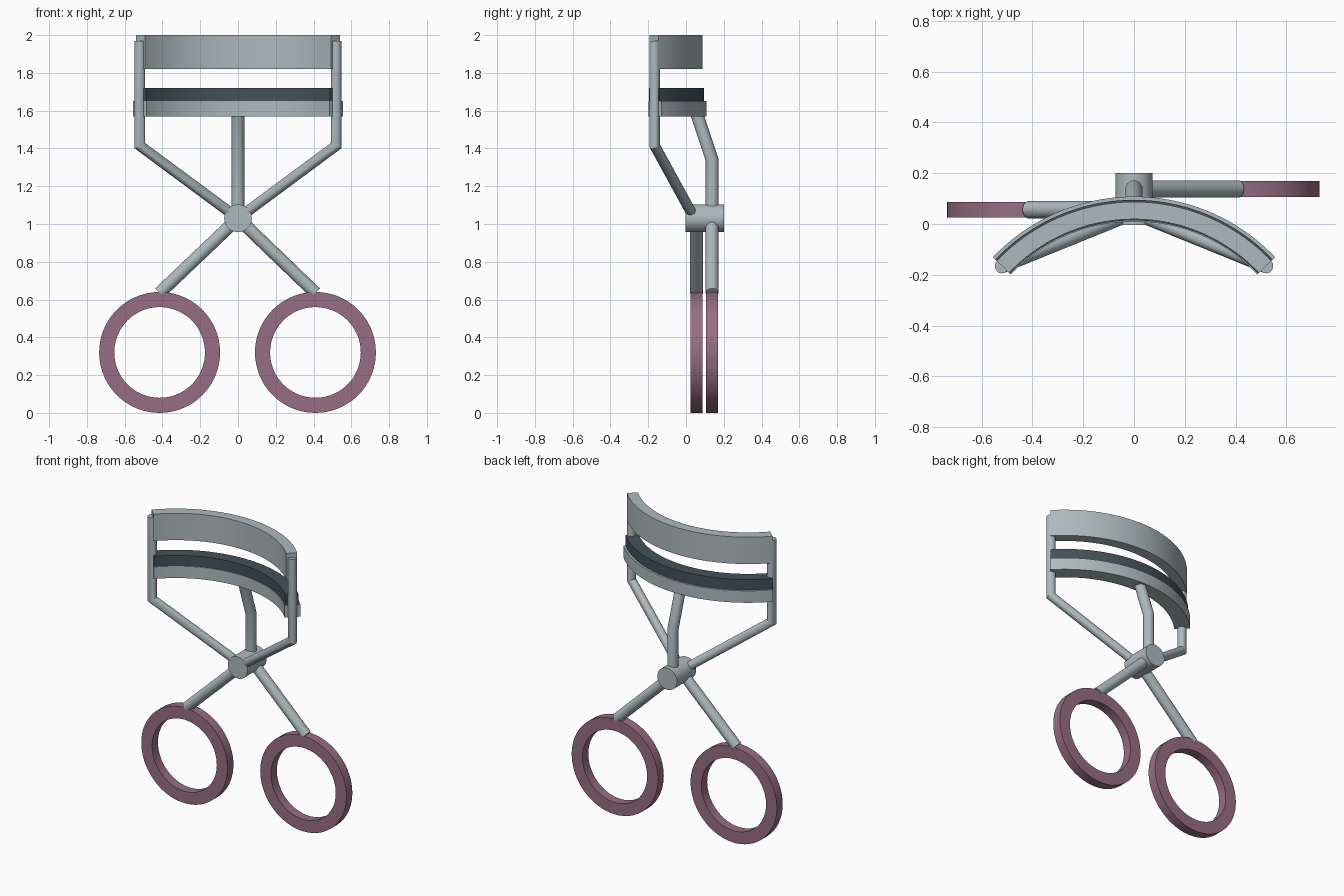
import bpy, bmesh, math
from mathutils import Vector

if "Cube" in bpy.data.objects:
    bpy.data.objects.remove(bpy.data.objects["Cube"], do_unlink=True)


def material(name, rgb):
    m = bpy.data.materials.new(name)
    m.use_nodes = True
    m.diffuse_color = (*rgb, 1)
    m.node_tree.nodes["Principled BSDF"].inputs["Base Color"].default_value = (*rgb, 1)
    return m


METAL = material("pale steel", (0.42, 0.49, 0.51))
PINK = material("dusty pink", (0.31, 0.155, 0.225))
RUBBER = material("dark rubber", (0.055, 0.085, 0.10))


def finish(name, bm, mat):
    bmesh.ops.recalc_face_normals(bm, faces=bm.faces)
    mesh = bpy.data.meshes.new(name)
    bm.to_mesh(mesh)
    bm.free()
    mesh.materials.append(mat)
    obj = bpy.data.objects.new(name, mesh)
    bpy.context.collection.objects.link(obj)
    bpy.ops.object.select_all(action="DESELECT")
    obj.select_set(True)
    bpy.context.view_layer.objects.active = obj
    bpy.ops.object.shade_smooth_by_angle(angle=math.radians(25))
    return obj


def sweep(name, sections, mat, closed=False):
    """Skin a list of matching cross-sections, capping the ends if open."""
    bm = bmesh.new()
    loops = [[bm.verts.new(p) for p in s] for s in sections]
    pairs = list(zip(loops, loops[1:]))
    if closed:
        pairs.append((loops[-1], loops[0]))
    else:
        bm.faces.new(loops[0])
        bm.faces.new(loops[-1])
    n = len(loops[0])
    for a, b in pairs:
        for i in range(n):
            j = (i + 1) % n
            bm.faces.new((a[i], a[j], b[j], b[i]))
    return finish(name, bm, mat)


def rod(name, points, r, mat=METAL, sides=24):
    """Round rod along a path with mitred bends."""
    pts = [Vector(p) for p in points]
    d = (pts[1] - pts[0]).normalized()
    u = d.orthogonal().normalized()
    v = d.cross(u)
    angles = [math.tau * i / sides for i in range(sides)]
    ring = [pts[0] + r * (math.cos(a) * u + math.sin(a) * v) for a in angles]
    sections = [ring]
    for i in range(1, len(pts)):
        d = (pts[i] - pts[i - 1]).normalized()
        after = (pts[i + 1] - pts[i]).normalized() if i + 1 < len(pts) else d
        plane = d + after
        ring = [p + d * ((pts[i] - p).dot(plane) / d.dot(plane)) for p in ring]
        sections.append(ring)
    return sweep(name, sections, mat)


def curved_bar(name, inner, outer, low, high, mat):
    """Rectangular bar bent around a vertical axis in front of the model."""
    centre_y, half, steps = -0.658, math.radians(46.5), 48
    sections = []
    for i in range(steps + 1):
        a = half * (2 * i / steps - 1)
        sections.append([(r * math.sin(a), centre_y + r * math.cos(a), z)
                         for r, z in ((inner, low), (outer, low), (outer, high), (inner, high))])
    return sweep(name, sections, mat)


def finger_ring(name, x, front, back):
    """Flat-sided ring lying in the front plane."""
    sections = []
    for i in range(72):
        a = math.tau * i / 72
        sections.append([(x + r * math.cos(a), y, 0.32 + r * math.sin(a))
                         for r, y in ((0.24, front), (0.32, front), (0.32, back), (0.24, back))])
    return sweep(name, sections, PINK, closed=True)


# Clamp bars and pad
curved_bar("upper_bar", 0.677, 0.745, 1.82, 2.0, METAL)
curved_bar("rubber_pad", 0.672, 0.753, 1.65, 1.72, RUBBER)
curved_bar("lower_bar", 0.668, 0.766, 1.57, 1.65, METAL)

# Bent side arms from the pivot to the upper bar
for side, x in (("left", 1), ("right", -1)):
    rod(side + "_arm", [(0, 0.045, 1.03), (x * 0.52, -0.166, 1.415), (x * 0.52, -0.166, 1.97)], 0.028)

# Pivot and the central stem under the lower bar
rod("pivot", [(0, -0.003, 1.03), (0, 0.2, 1.03)], 0.073, sides=40)
rod("centre_stem", [(0, 0.138, 1.03), (0, 0.138, 1.34), (0, 0.055, 1.59)], 0.034)

# Crossing handles, each in its own plane, with finger rings
for side, x, y in (("left", 0.41, 0.138), ("right", -0.415, 0.056)):
    rod(side + "_handle", [(0, y, 1.03), (x, y, 0.635)], 0.034)
    finger_ring(side + "_finger_ring", x, y - 0.031, y + 0.031)
